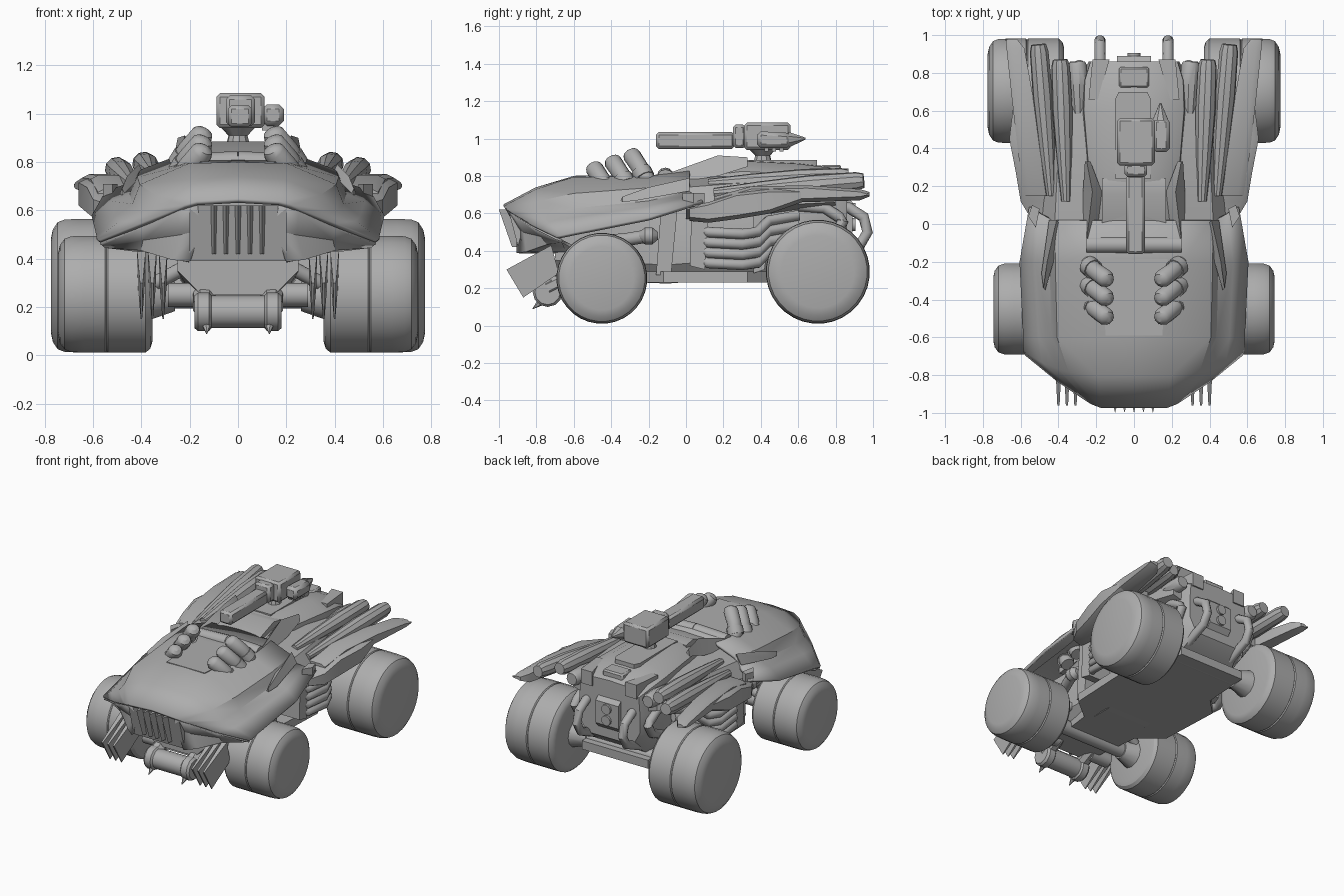
import bpy
import bmesh
from math import radians, pi, cos, sin
from mathutils import Vector

if "Cube" in bpy.data.objects:
    bpy.data.objects.remove(bpy.data.objects["Cube"])

grey = bpy.data.materials.new("plain grey")
grey.use_nodes = True
COLOUR = (0.42, 0.42, 0.42, 1)
grey.diffuse_color = COLOUR
grey.node_tree.nodes["Principled BSDF"].inputs["Base Color"].default_value = COLOUR
parts = []


def finish(name, bm, mirror=False, thickness=0, bevel=0):
    """Turn a bmesh into a named object with the usual modifiers."""
    bmesh.ops.recalc_face_normals(bm, faces=bm.faces)
    mesh = bpy.data.meshes.new(name)
    bm.to_mesh(mesh)
    bm.free()
    mesh.materials.append(grey)
    ob = bpy.data.objects.new(name, mesh)
    bpy.context.collection.objects.link(ob)
    if mirror:
        ob.modifiers.new("Mirror", 'MIRROR')
    if thickness:
        solid = ob.modifiers.new("Solidify", 'SOLIDIFY')
        solid.thickness, solid.offset = thickness, 0
    if bevel:
        ob.modifiers.new("Bevel", 'BEVEL').width = bevel
    parts.append(ob)


def loft(name, rows, closed=False, mirror=True, caps=True, **kw):
    """Skin rows of points; closed rows become capped solids."""
    bm = bmesh.new()
    grid = [[bm.verts.new(p) for p in row] for row in rows]
    count = len(rows[0])
    for a, b in zip(grid, grid[1:]):
        for i in range(count if closed else count - 1):
            j = (i + 1) % count
            bm.faces.new((a[i], a[j], b[j], b[i]))
    if caps:
        bm.faces.new(grid[0])
        bm.faces.new(grid[-1])
    finish(name, bm, mirror, **kw)


def prism(name, outline, axis, lo, hi, **kw):
    """Extrude an outline of (y, z) along x, or of (x, y) along z."""
    place = (lambda p, d: (d, *p)) if axis == "x" else (lambda p, d: (*p, d))
    loft(name, [[place(p, d) for p in outline] for d in (lo, hi)], True, **kw)


def box(name, lo, hi, **kw):
    outline = [(lo[0], lo[1]), (hi[0], lo[1]), (hi[0], hi[1]), (lo[0], hi[1])]
    prism(name, outline, "z", lo[2], hi[2], **kw)


def tube(name, path, radii, sides=12, **kw):
    """Sweep a round section along a path, one radius or one per point."""
    pts = [Vector(p) for p in path]
    if not isinstance(radii, list):
        radii = [radii] * len(pts)
    side = (pts[1] - pts[0]).orthogonal()
    angles = [2 * pi * (k + .5) / sides for k in range(sides)]
    rows = []
    for i, (p, r) in enumerate(zip(pts, radii)):
        along = (pts[min(i + 1, len(pts) - 1)] - pts[max(i - 1, 0)]).normalized()
        side = (side - along * side.dot(along)).normalized()
        up = along.cross(side)
        rows.append([p + r * (side * cos(a) + up * sin(a)) for a in angles])
    loft(name, rows, True, **kw)


# Wheels: wide tyres with a groove and a rounded outer shoulder, plus axles
TYRE = [(0, .82), (.02, .93), (.07, 1), (.25, 1), (.47, 1), (.485, .975), (.5, 1),
        (.72, 1), (.86, .99), (.93, .95), (.98, .84), (1, .7)]
for name, y, r, inner, outer in (("front", -.45, .243, .355, .745), ("rear", .705, .278, .37, .775)):
    path = [(inner + (outer - inner) * u, y, r + .01) for u, _ in TYRE]
    tube(name + "_wheels", path, [r * k for _, k in TYRE], 32)
    tube(name + "_axle", [(0, y, r), (inner + .02, y, r)], .05)
    tube(name + "_hub", [(.26, y, r), (inner + .02, y, r)], [.06, .1])

# Hood shell: crowned top, steep sides and flared fenders
loft("hood", [
    [(0, -.97, .64), (.17, -.97, .63), (.22, -.95, .615), (.25, -.93, .6), (.4, -.83, .54), (.57, -.69, .47)],
    [(0, -.8, .73), (.19, -.8, .72), (.34, -.78, .66), (.4, -.76, .59), (.48, -.73, .55), (.58, -.67, .475)],
    [(0, -.6, .79), (.2, -.6, .785), (.4, -.6, .7), (.43, -.6, .62), (.5, -.6, .57), (.58, -.6, .49)],
    [(0, -.2, .79), (.25, -.2, .79), (.41, -.2, .73), (.44, -.2, .66), (.52, -.2, .63), (.6, -.2, .57)],
    [(0, .02, .83), (.24, .02, .82), (.4, .02, .76), (.43, .02, .71), (.49, .05, .69), (.55, .09, .66)],
], caps=False, thickness=.02)
loft("nose_fascia", [
    [(.17, -.96, .63), (.25, -.92, .6), (.4, -.82, .53), (.57, -.69, .465)],
    [(.15, -.9, .52), (.24, -.86, .5), (.39, -.77, .48), (.56, -.67, .46)],
    [(.2, -.9, .39), (.27, -.85, .4), (.4, -.74, .44), (.55, -.66, .45)],
    [(.2, -.55, .39), (.25, -.55, .4), (.27, -.6, .42), (.29, -.65, .42)],
], caps=False, thickness=.015)
prism("grille_back", [(-.95, .62), (-.89, .39), (-.6, .39), (-.6, .62)], "x", 0, .2)
for x in (-.1, -.05, 0, .05, .1):
    loft("grille_bar", [[(x - .02, y + .08, z), (x, y, z), (x + .02, y + .08, z)]
                        for y, z in ((-1, .62), (-.93, .42))], True, mirror=False)

# Engine cover, cowl bar and the six stacks
prism("engine_cover", [(0, -.59), (.15, -.59), (.18, -.16), (0, -.16)], "z", .74, .802)
tube("cowl_bar", [(0, -.11, .8), (.25, -.11, .79)], .045)
for i in range(3):
    y, z = -.5 + .1 * i, .82 + .035 * i
    tube("engine_stack", [(.235, y + .1, z - .13), (.235, y + .08, z - .09), (.205, y + .05, z - .04),
                          (.15, y + .01, z + .02), (.14, y, z + .035), (.135, y - .005, z + .045)],
         [.045, .048, .046, .048, .038, .015])
    tube("stack_collar", [(.24, y + .08, z - .1), (.215, y + .06, z - .06)], .054)


# Cockpit hull, from behind the nose to the rounded tail
def hull_row(y, w, top, low, flare=.03):
    return [(0, y, top), (w * .6, y, top - .005), (w, y, top - .06),
            (w + flare, y, .62), (w + flare, y, low + .1), (w * .8, y, low), (0, y, low)]


loft("hull", [hull_row(-.7, .19, .68, .25, .06), hull_row(-.1, .22, .81, .225), hull_row(.1, .21, .86, .24),
              hull_row(.3, .24, .885, .25), hull_row(.6, .265, .87, .27),
              hull_row(.76, .26, .85, .32), hull_row(.86, .23, .81, .4, .01)])
prism("canopy", [(-.08, .8), (.16, .885), (.24, .87), (.24, .75), (-.08, .75)], "x", 0, .17)
loft("cowl_fin", [[(.2, -.08, .78), (.27, -.08, .76), (.25, -.08, .82)],
                  [(.17, .17, .84), (.27, .17, .8), (.22, .17, .91)],
                  [(.23, .33, .87), (.26, .33, .85), (.25, .33, .9)]], True)
loft("shoulder", [[(.2, 0, .8), (.42, 0, .74), (.5, 0, .62), (.2, 0, .56)],
                  [(.22, .4, .8), (.4, .4, .77), (.5, .4, .64), (.22, .4, .58)],
                  [(.26, .8, .74), (.33, .8, .74), (.33, .8, .66), (.26, .8, .64)]], True)
loft("side_dart", [[(.47, -.35, .67), (.48, -.34, .66), (.48, -.34, .69)],
                   [(.42, -.18, .72), (.49, -.26, .67), (.46, -.2, .74)],
                   [(.39, 0, .75), (.45, .02, .72), (.41, .02, .79)]], True)
prism("dart_tip", [(.52, -.02), (.56, .04), (.54, .1), (.5, .08)], "z", .64, .71)
box("roof_scoop", (0, .72, .8), (.08, .83, .86), bevel=.01)
prism("roof_strake", [(.19, .66), (.24, .66), (.22, .87), (.13, .87)], "z", .74, .84)

# Floor pan, sills and struts
prism("floor_pan", [(0, -.68), (.17, -.68), (.22, -.25), (.38, -.12), (.4, .33), (.28, .45),
                    (.26, .8), (0, .8)], "z", .23, .29)
prism("sill_post", [(.02, .32), (.1, .3), (.12, .58), (.03, .62)], "x", .3, .47)
prism("rear_post", [(.36, .28), (.42, .3), (.46, .6), (.36, .6)], "x", .25, .38)
prism("door_strut", [(-.16, .27), (-.08, .27), (-.04, .68), (-.13, .68)], "x", .2, .36)


# Rear fenders: low pod ahead of the wheel, and a long blade above it
def slab_row(y, inner, outer, top, low):
    return [(inner, y, top), (outer - .03, y, top), (outer, y, top - .015), (outer, y, low + .02),
            (outer - .05, y, low), (inner, y, low)]


loft("rear_fender", [slab_row(.02, .42, .54, .64, .56), slab_row(.12, .42, .6, .66, .55),
                     slab_row(.27, .42, .625, .71, .57), slab_row(.45, .4, .66, .73, .6),
                     slab_row(.62, .4, .64, .73, .66)], True)
loft("fender_blade", [slab_row(.15, .44, .58, .69, .62), slab_row(.35, .48, .61, .745, .66),
                      slab_row(.65, .53, .645, .75, .66), slab_row(.93, .58, .675, .73, .67),
                      slab_row(.98, .62, .68, .715, .69)], True)

# Long tapered exhausts along the shoulders
for start, end in (((.44, .15, .71), (.505, .95, .775)), ((.36, .12, .76), (.39, .87, .795)),
                   ((.29, .5, .73), (.3, .86, .74))):
    a, b = Vector(start), Vector(end)
    tube("shoulder_exhaust", [a, a.lerp(b, .3), a.lerp(b, .65), a.lerp(b, .95), b],
         [.025, .042, .054, .05, .04], 10)

# Side headers and tail pipes
for i in range(4):
    z = .5 - .055 * i
    tube("side_header", [(.3, .06, z + .03), (.42, .07, z + .02), (.46, .12, z), (.47, .3, z - .01),
                         (.44, .38, z), (.38, .44, z + .06), (.32, .6, z + .09)], .028)
for x, back, z in ((.18, .97, .46), (.29, .84, .52)):
    tube("tail_pipe", [(x, back - .24, .64), (x, back - .1, .63), (x, back - .02, .58),
                       (x, back, z + .04), (x, back - .04, z - .03), (x, back - .2, z - .1)], .03)
prism("tail_panel", [(.82, .72), (.89, .66), (.89, .5), (.82, .42)], "x", 0, .09)
for z in (.54, .62):
    tube("tail_lamp", [(0, .87, z), (0, .905, z)], .035, mirror=False)

# Suspension arms
for y in (-.58, -.34):
    tube("front_arm", [(.15, y, .4), (.34, (y - .45) / 2, .3)], .03)
tube("steering_arm", [(.22, -.55, .44), (.32, -.32, .46), (.36, -.2, .48)], .035)
tube("arm_joint", [(.36, -.25, .48), (.36, -.22, .48), (.36, -.18, .48), (.36, -.15, .48)],
     [.02, .045, .045, .02])
tube("rear_arm", [(.2, .42, .4), (.34, .62, .3)], .035)

# Front roller, spikes and raking blades
tube("front_roller", [(0, -.74, .18), (.11, -.74, .18), (.12, -.74, .18), (.165, -.74, .18),
                      (.18, -.74, .18)], [.068, .068, .08, .08, .068], 12)
tube("roller_mount", [(.14, -.74, .2), (.14, -.6, .27)], .05, 8)
tube("roller_spike", [(.13, -.76, .14), (.13, -.82, .09)], [.028, .002], 6)
tube("front_crossbar", [(.14, -.62, .25), (.29, -.62, .25)], .05)
for x in (.31, .355, .4):
    loft("raking_blade", [[(x - .018, -.72, .43), (x + .018, -.72, .43), (x + .014, -.68, .28),
                           (x - .014, -.68, .28)],
                          [(x - .006, -.96, .3), (x + .006, -.96, .3), (x + .003, -.87, .15),
                           (x - .003, -.87, .15)]], True)

# Roof gun: recessed frame, pedestal, housing, barrel and sight
prism("gun_frame", [(-.1, .24), (.09, .24), (.09, .66), (.07, .7), (-.08, .7), (-.1, .66)],
      "z", .84, .885, mirror=False)
tube("gun_pedestal", [(0, .41, .87), (0, .41, .91), (0, .41, .95)], [.05, .04, .08], 10, mirror=False)
box("gun_housing", (-.09, .31, .94), (.11, .56, 1.085), mirror=False, bevel=.015)
box("gun_collar", (-.05, .25, .95), (.07, .32, 1.075), mirror=False, bevel=.015)
box("gun_barrel", (-.042, -.16, .945), (.058, .26, 1.035), mirror=False, bevel=.015)
tube("gun_tail", [(.14, .55, .995), (.14, .64, 1)], [.045, .005], 8, mirror=False)
prism("gun_sight", [(.38, .95), (.56, .95), (.56, 1.03), (.38, 1.04)], "x", .1, .19,
      mirror=False, bevel=.02)
for i in range(3):
    box("sight_clip", (.1, .42 + .04 * i, .93), (.16, .44 + .04 * i, .97), mirror=False)

# Smooth curved parts while keeping hard edges
bpy.ops.object.select_all(action='DESELECT')
for ob in parts:
    ob.select_set(True)
bpy.context.view_layer.objects.active = parts[0]
bpy.ops.object.shade_smooth_by_angle(angle=radians(32))
